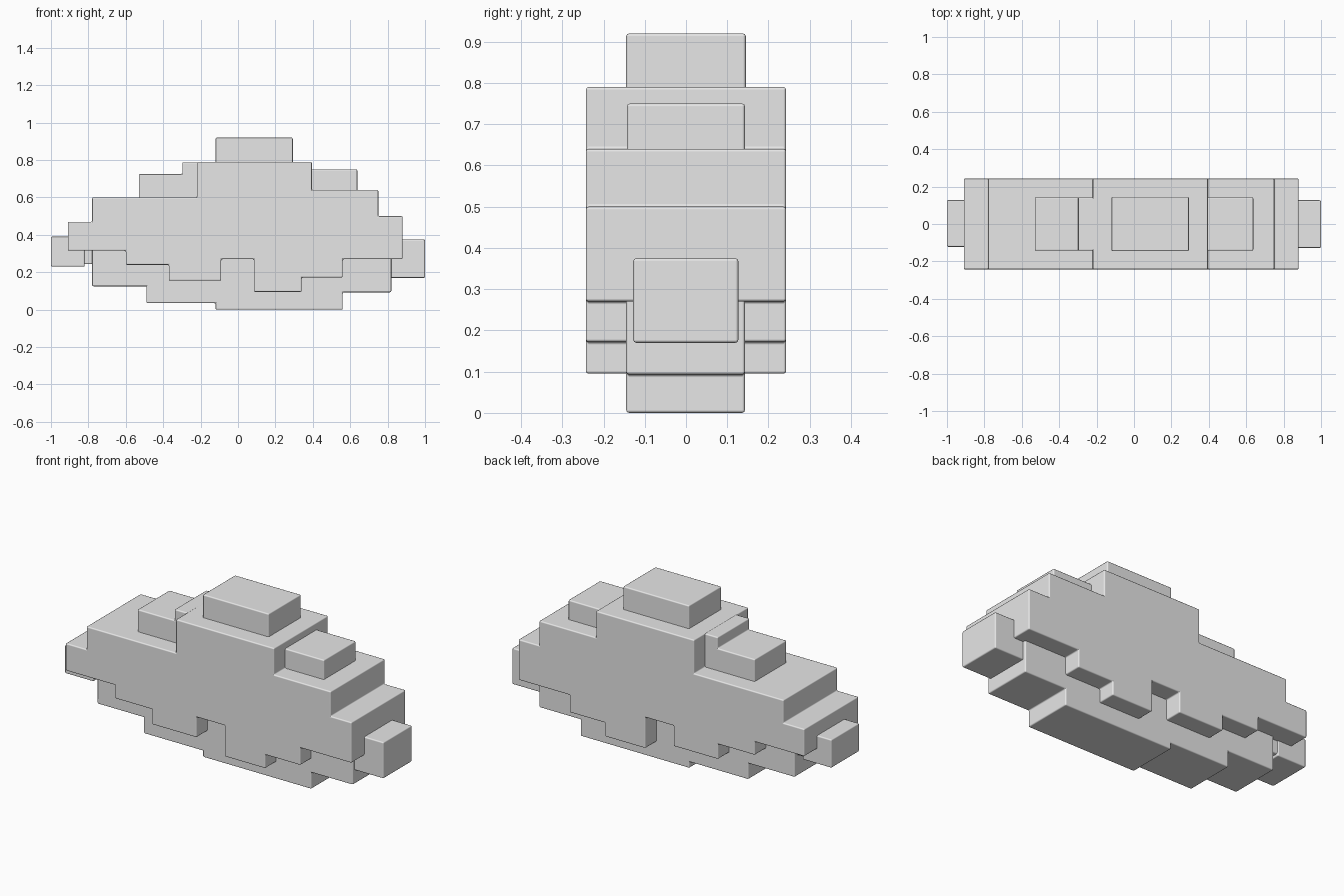
import bpy
import bmesh

if "Cube" in bpy.data.objects:
    bpy.data.objects.remove(bpy.data.objects["Cube"])

grey = bpy.data.materials.new("cloud grey")
grey.diffuse_color = (0.8, 0.8, 0.8, 1)
grey.use_nodes = True
grey.node_tree.nodes["Principled BSDF"].inputs["Base Color"].default_value = grey.diffuse_color


def extrude_profile(name, points, y0, y1):
    """Extrude an x/z outline from y0 to y1 and soften all of its edges."""
    bm = bmesh.new()
    face = bm.faces.new([bm.verts.new((x, y0, z)) for x, z in points])
    res = bmesh.ops.extrude_face_region(bm, geom=[face])
    moved = [v for v in res["geom"] if isinstance(v, bmesh.types.BMVert)]
    bmesh.ops.translate(bm, verts=moved, vec=(0, y1 - y0, 0))
    bmesh.ops.recalc_face_normals(bm, faces=bm.faces)
    for f in bm.faces:
        f.smooth = True
    mesh = bpy.data.meshes.new(name)
    bm.to_mesh(mesh)
    bm.free()
    mesh.materials.append(grey)
    obj = bpy.data.objects.new(name, mesh)
    bpy.context.collection.objects.link(obj)
    bevel = obj.modifiers.new("soft edges", "BEVEL")
    bevel.width = 0.007
    bevel.segments = 2
    bevel.limit_method = "ANGLE"
    bevel.harden_normals = True
    return obj


def block(name, x0, x1, y0, y1, z0, z1):
    return extrude_profile(name, [(x0, z0), (x1, z0), (x1, z1), (x0, z1)], y0, y1)


# Wide stepped slab that forms the cloud body
extrude_profile("cloud_body", [
    (-0.91, 0.315), (-0.60, 0.315), (-0.60, 0.24), (-0.37, 0.24),
    (-0.37, 0.155), (-0.09, 0.155), (-0.09, 0.27), (0.085, 0.27),
    (0.085, 0.095), (0.34, 0.095), (0.34, 0.172), (0.56, 0.172),
    (0.56, 0.27), (0.88, 0.27), (0.88, 0.50), (0.75, 0.50),
    (0.75, 0.64), (0.395, 0.64), (0.395, 0.79), (-0.22, 0.79),
    (-0.22, 0.60), (-0.78, 0.60), (-0.78, 0.47), (-0.91, 0.47)],
    -0.243, 0.243)

# Narrow core showing underneath
extrude_profile("lower_core", [
    (-0.78, 0.125), (-0.43, 0.125), (-0.43, 0.155), (-0.49, 0.155),
    (-0.49, 0.035), (-0.12, 0.035), (-0.12, 0.0), (0.56, 0.0),
    (0.56, 0.093), (0.82, 0.093), (0.82, 0.40), (-0.78, 0.40)],
    -0.145, 0.143)

# Narrow puffs on top
block("top_puff", -0.12, 0.293, -0.145, 0.145, 0.70, 0.92)
block("right_top_puff", 0.36, 0.638, -0.143, 0.143, 0.55, 0.75)
extrude_profile("left_top_puff", [
    (-0.53, 0.52), (-0.15, 0.52), (-0.15, 0.788), (-0.298, 0.788),
    (-0.298, 0.725), (-0.53, 0.725)], -0.143, 0.143)

# End puffs
block("right_end_puff", 0.80, 1.0, -0.128, 0.127, 0.17, 0.375)
block("left_end_puff", -1.0, -0.82, -0.122, 0.128, 0.23, 0.39)
block("left_end_joint", -0.84, -0.75, -0.118, 0.122, 0.243, 0.385)
